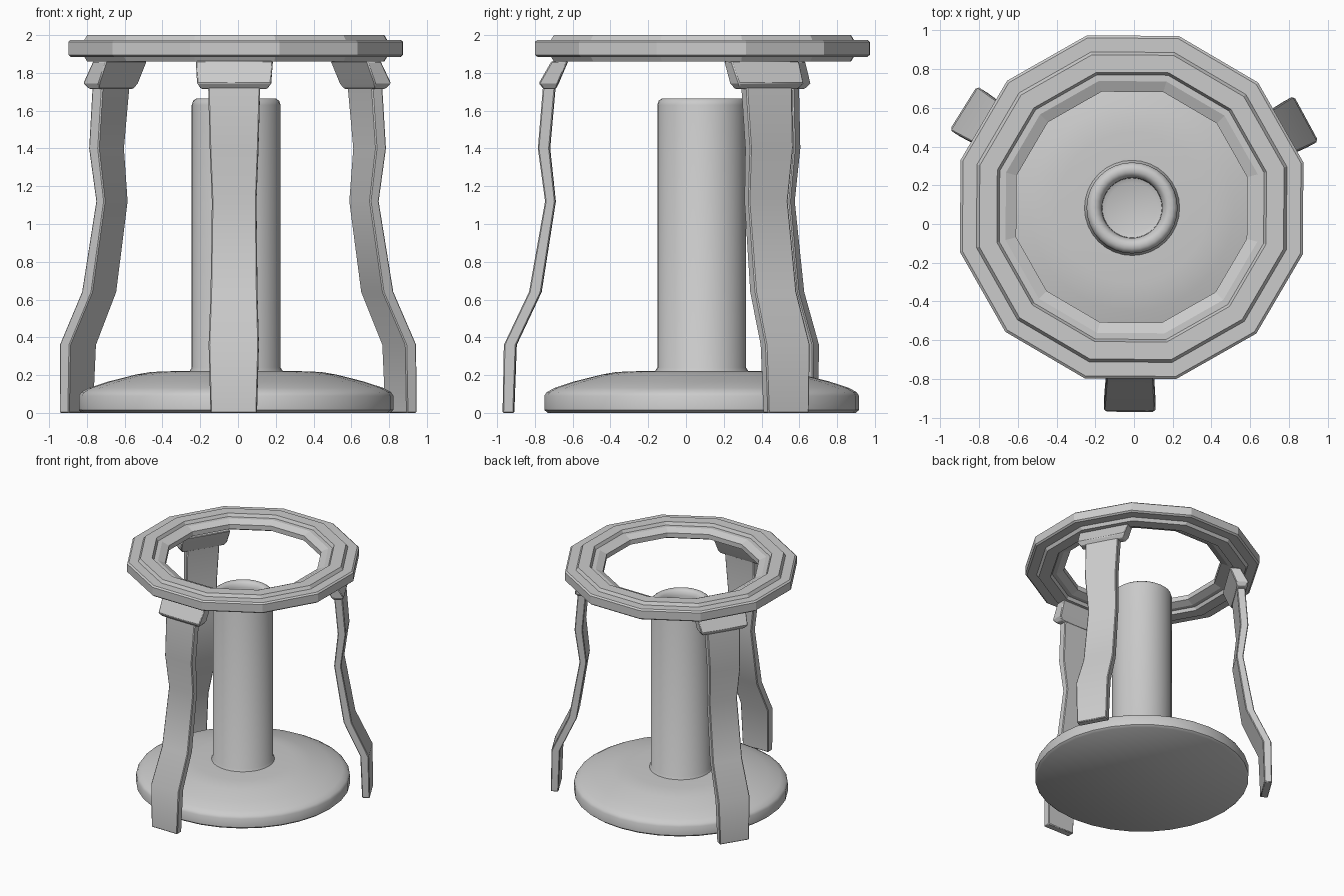
import bpy, bmesh
from math import sin, cos, pi, radians

old = bpy.data.objects.get("Cube")
if old:
    bpy.data.objects.remove(old, do_unlink=True)

grey = bpy.data.materials.new("plain_grey")
grey.use_nodes = True
colour = (0.6, 0.6, 0.6, 1)
grey.diffuse_color = colour
grey.node_tree.nodes["Principled BSDF"].inputs["Base Color"].default_value = colour


def finish(name, bm, smooth=None, bevel=0):
    """Turn a bmesh into a named, shaded object."""
    bmesh.ops.recalc_face_normals(bm, faces=bm.faces)
    mesh = bpy.data.meshes.new(name)
    bm.to_mesh(mesh)
    bm.free()
    mesh.materials.append(grey)
    obj = bpy.data.objects.new(name, mesh)
    bpy.context.collection.objects.link(obj)
    if bevel:
        mod = obj.modifiers.new("soft_edges", "BEVEL")
        mod.width = bevel
        mod.segments = 1
        mod.limit_method = "ANGLE"
        mod.angle_limit = radians(50)
    if smooth:
        bpy.ops.object.select_all(action="DESELECT")
        obj.select_set(True)
        bpy.context.view_layer.objects.active = obj
        bpy.ops.object.shade_smooth_by_angle(angle=radians(smooth))
    return obj


def lathe(name, profile, sides, centre, turn=0, closed=False, smooth=None):
    """Spin (radius, z) points round a vertical axis."""
    bm = bmesh.new()
    rows = []
    for r, z in profile:
        angles = [radians(turn) + 2 * pi * i / sides for i in range(sides)]
        rows.append([bm.verts.new((centre[0] + r * cos(a), centre[1] + r * sin(a), z))
                     for a in angles])
    pairs = list(zip(rows, rows[1:]))
    if closed:
        pairs.append((rows[-1], rows[0]))
    else:
        bm.faces.new(rows[0])
        bm.faces.new(rows[-1])
    for low, high in pairs:
        for i in range(sides):
            j = (i + 1) % sides
            bm.faces.new((low[i], low[j], high[j], high[i]))
    return finish(name, bm, smooth)


def strut(name, sections, angle, bevel):
    """Loft (z, outer radius, inner radius, half width) rectangles."""
    bm = bmesh.new()
    a = radians(angle)
    rows = []
    for z, outer, inner, half in sections:
        corners = ((outer, -half), (outer, half), (inner, half), (inner, -half))
        rows.append([bm.verts.new((LEG_CENTRE[0] + r * cos(a) - w * sin(a),
                                   LEG_CENTRE[1] + r * sin(a) + w * cos(a), z))
                     for r, w in corners])
    bm.faces.new(rows[0])
    bm.faces.new(rows[-1])
    for low, high in zip(rows, rows[1:]):
        for i in range(4):
            j = (i + 1) % 4
            bm.faces.new((low[i], low[j], high[j], high[i]))
    return finish(name, bm, 25, bevel)


CENTRE = (-0.01, 0.083)
LEG_CENTRE = (-0.012, 0.055)

# Domed round base
lathe("base", [(0.815, 0), (0.833, 0.015), (0.833, 0.09), (0.82, 0.11), (0.78, 0.132),
               (0.68, 0.165), (0.53, 0.203), (0.46, 0.215), (0.39, 0.22), (0.2, 0.222)],
      32, CENTRE, smooth=40)

# Column with a rounded rim and recessed top
lathe("column", [(0.25, 0.2), (0.245, 0.225), (0.235, 0.24), (0.235, 1.63), (0.228, 1.652),
                 (0.21, 1.665), (0.185, 1.665), (0.165, 1.65), (0.156, 1.62),
                 (0.154, 1.57), (0.13, 1.56)],
      32, CENTRE, smooth=40)

# Twelve-sided ring with a raised strip on both faces
half_ring = [(0.595, 0.02), (0.65, 0.045), (0.682, 0.045), (0.695, 0.07),
             (0.785, 0.07), (0.8, 0.045), (0.872, 0.045), (0.885, 0.034)]
mid_z = 1.93
outline = [(r, mid_z + h) for r, h in half_ring]
outline += [(r, mid_z - h) for r, h in reversed(half_ring)]
apothem = cos(pi / 12)
lathe("top_ring", [(r / apothem, z) for r, z in outline], 12,
      (-0.012, 0.087), turn=14.6, closed=True)

# Three bent legs, each with a bracket under the ring
leg_shape = [(0, 1.025, 0.965, 0.123), (0.36, 1.018, 0.952, 0.133), (0.64, 0.885, 0.82, 0.124),
             (1.12, 0.8, 0.745, 0.118), (1.4, 0.838, 0.775, 0.129), (1.74, 0.81, 0.745, 0.138)]
bracket_shape = [(1.715, 0.808, 0.745, 0.175), (1.745, 0.832, 0.73, 0.196),
                 (1.862, 0.765, 0.68, 0.204)]
for label, angle in (("front", -90.6), ("back_left", 28.5), ("back_right", 148)):
    strut(label + "_leg", leg_shape, angle, 0.006)
    strut(label + "_bracket", bracket_shape, angle, 0.006)
